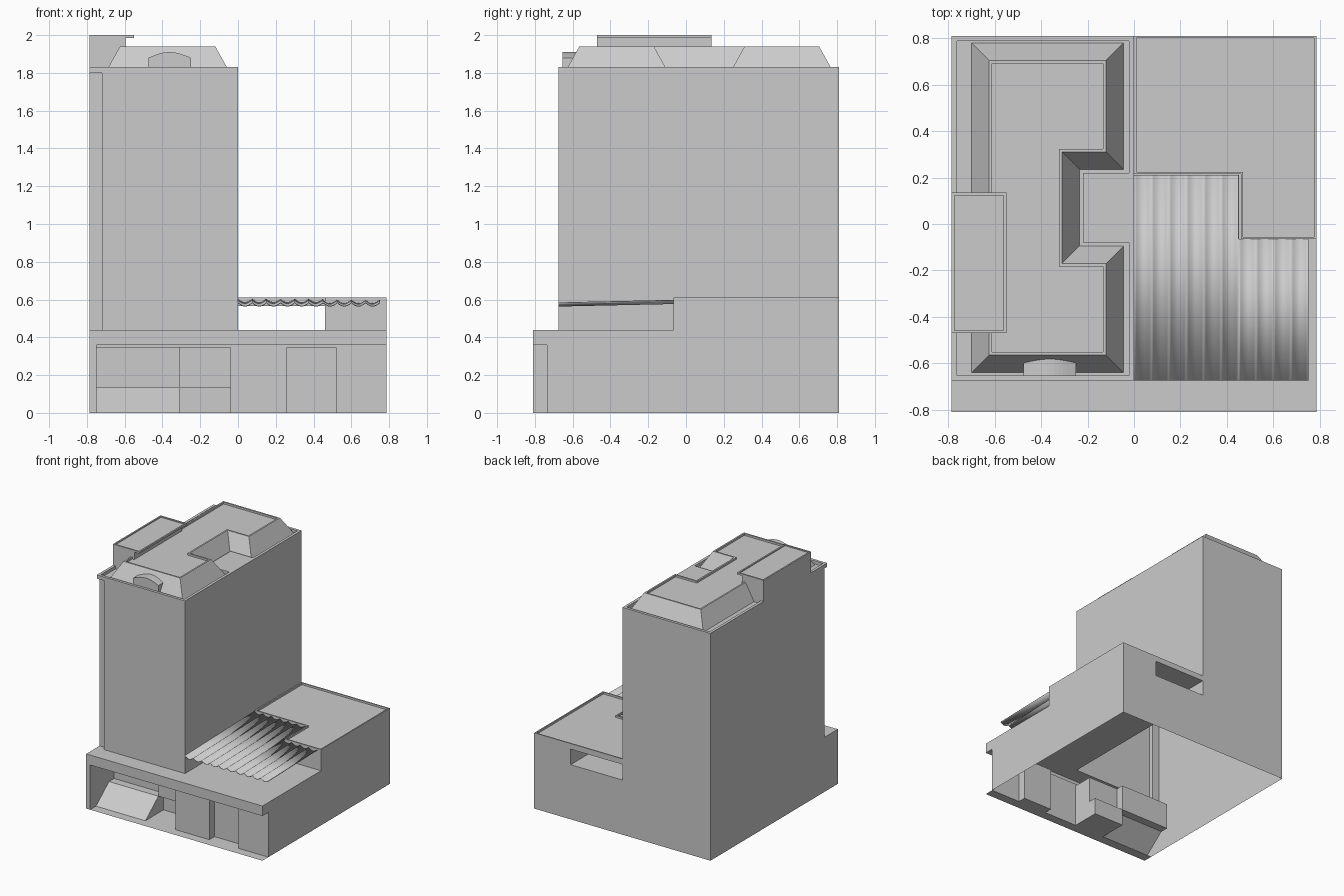
import bpy, bmesh, math
from mathutils import Vector

if "Cube" in bpy.data.objects:
    bpy.data.objects.remove(bpy.data.objects["Cube"])


def make(name, polys):
    """Object from a list of polygons (each a list of points), welded."""
    bm = bmesh.new()
    for p in polys:
        bm.faces.new([bm.verts.new(v) for v in p])
    bmesh.ops.remove_doubles(bm, verts=bm.verts, dist=1e-5)
    bmesh.ops.recalc_face_normals(bm, faces=bm.faces)
    me = bpy.data.meshes.new(name)
    bm.to_mesh(me)
    bm.free()
    ob = bpy.data.objects.new(name, me)
    bpy.context.collection.objects.link(ob)
    return ob


def rect(x0, x1, y0, y1, z0, z1):
    """Axis-aligned rectangle; one pair of limits is equal."""
    if x0 == x1:
        return [(x0, y0, z0), (x0, y1, z0), (x0, y1, z1), (x0, y0, z1)]
    if y0 == y1:
        return [(x0, y0, z0), (x1, y0, z0), (x1, y0, z1), (x0, y0, z1)]
    return [(x0, y0, z0), (x1, y0, z0), (x1, y1, z0), (x0, y1, z0)]


def box(x0, x1, y0, y1):
    return [(x0, y0), (x1, y0), (x1, y1), (x0, y1)]


def inset(pts, d):
    """Move every edge of a right-angled counter-clockwise outline inwards."""
    out = []
    for i, p in enumerate(pts):
        a, b, c = Vector(pts[i - 1]), Vector(p), Vector(pts[(i + 1) % len(pts)])
        e, f = (b - a).normalized(), (c - b).normalized()
        out.append(tuple(b + d * Vector((-e.y - f.y, e.x + f.x))))
    return out


def at(pts, z):
    return [(x, y, z) for x, y in pts]


def band(a, b):
    """Quads joining two closed loops."""
    n = len(a)
    return [[a[i], a[(i + 1) % n], b[(i + 1) % n], b[i]] for i in range(n)]


def rimmed(pts, z, rim, drop):
    """Flat roof with a raised edge."""
    inner = inset(pts, rim)
    return (band(at(pts, z), at(inner, z)) + band(at(inner, z), at(inner, z - drop))
            + [at(inner, z - drop)])


X, Y, FY, TY = 0.785, 0.81, -0.735, -0.675

# Podium shell, open underneath
make("podium", [
    rect(-X, -X, -Y, Y, 0, 0.44), rect(-X, X, Y, Y, 0, 0.44),
    rect(X, X, FY, Y, 0, 0.36), rect(X, X, -Y, Y, 0.36, 0.44),
    rect(-X, X, -Y, -Y, 0.36, 0.44),
    rect(-X, X, -Y, FY, 0.36, 0.36),
    rect(-X, X, -Y, FY, 0, 0),
    rect(-X, -0.75, -Y, -Y, 0, 0.36), rect(-0.75, -0.75, -Y, FY, 0, 0.36)])
make("terrace", [rect(-X, X, -Y, TY, 0.44, 0.44), rect(0, X, TY, Y, 0.44, 0.44),
                 rect(-X, -0.72, TY, -0.64, 0.44, 0.44)])

# Shopfront: wall, door recess, window recess with ramp, stepped side recess
H, B, U, L = 0.345, -0.505, -0.57, 0.135
make("shopfront_wall", [
    rect(-0.75, X, FY, FY, H, 0.36),
    rect(-0.04, 0.26, FY, FY, 0, H), rect(0.52, X, FY, FY, 0, H)])
make("door_recess", [
    rect(0.26, 0.26, FY, -0.67, 0, H), rect(0.52, 0.52, FY, -0.67, 0, H),
    rect(0.26, 0.52, -0.67, -0.67, 0, H), rect(0.26, 0.52, FY, -0.67, H, H),
    rect(0.26, 0.52, FY, -0.67, 0, 0)])
make("window_recess", [
    [(-0.75, FY, 0), (-0.31, FY, 0), (-0.31, U, L), (-0.75, U, L)],
    rect(-0.75, -0.31, U, B, L, L), rect(-0.75, -0.31, B, B, L, H),
    rect(-0.75, -0.31, FY, B, H, H),
    [(-0.75, FY, 0), (-0.75, U, L), (-0.75, B, L), (-0.75, B, H), (-0.75, FY, H)],
    rect(-0.31, -0.31, U, B, L, H)])
make("side_recess", [
    rect(-0.31, -0.04, U, U, L, H), rect(-0.31, -0.04, FY, U, H, H),
    rect(-0.31, -0.04, U, B, L, L), rect(-0.31, -0.04, B, B, 0, L),
    rect(-0.31, -0.04, FY, B, 0, 0),
    rect(-0.04, -0.04, FY, U, 0, H), rect(-0.04, -0.04, U, B, 0, L),
    [(-0.31, FY, 0), (-0.31, B, 0), (-0.31, B, L), (-0.31, U, L)]])

# Tower with recessed corner strip and parapet
outline = [(-0.72, TY), (0, TY), (0, Y), (-X, Y), (-X, -0.64), (-0.72, -0.64)]
top = box(-X, 0, TY, Y)
make("tower_walls", band(at(outline, 0.44), at(outline, 1.8)))
make("tower_parapet", band(at(top, 1.8), at(top, 1.83)) + rimmed(top, 1.83, 0.022, 0.025)
     + [rect(-X, -0.72, TY, -0.64, 1.8, 1.8)])
well = box(-0.22, -0.02, -0.08, 0.22)
make("light_well_slab", band(at(well, 1.805), at(well, 1.83)) + [at(well, 1.83)])

# Mansard roof with a notch on the right
base = [(-0.7, -0.64), (-0.045, -0.64), (-0.045, -0.095), (-0.235, -0.095),
        (-0.235, 0.235), (-0.045, 0.235), (-0.045, 0.78), (-0.7, 0.78)]
crown = inset(base, 0.075)
make("mansard_roof", band(at(base, 1.805), at(crown, 1.94)) + rimmed(crown, 1.94, 0.013, 0.015))

# Arched dormer
arc = [(-0.475, 1.805)]
for i in range(13):
    t = i / 12
    arc.append((-0.475 + 0.225 * t, 1.88 + 0.03 * math.sin(math.pi * t)))
arc.append((-0.25, 1.805))
front = [(x, -0.655, z) for x, z in arc]
back = [(x, -0.58, z) for x, z in arc]
make("dormer", band(front, back) + [front, back])

# Stair house with overhanging cap
house, cap = box(-X, -0.595, -0.47, 0.135), box(-X, -0.55, -0.47, 0.135)
make("stair_house", band(at(house, 1.805), at(house, 1.985)))
make("stair_house_cap", [at(cap, 1.985)] + band(at(cap, 1.985), at(cap, 2.0))
     + rimmed(cap, 2.0, 0.012, 0.008))

# Annex: L-shaped roof, side block, open passage under the left half
annex = [(0, 0.215), (0.46, 0.215), (0.46, -0.065), (X, -0.065), (X, Y), (0, Y)]
make("annex_roof", band(at(annex, 0.565), at(annex, 0.61)) + rimmed(annex, 0.61, 0.01, 0.015)
     + [rect(0, 0.46, 0.215, Y, 0.565, 0.565)])
block = box(0.46, X, -0.065, Y)
make("annex_block", band(at(block, 0.44), at(block, 0.565)))

# Corrugated canopy made of hanging troughs
N, W = 8, 0.075
polys = []
for k in range(10):
    y1 = 0.21 if k < 6 else -0.065
    rows = []
    for y in (TY, y1):
        z = 0.585 + 0.022 * (y - TY)
        rows.append([(W * (k + i / N), y, z - 0.018 * math.sin(math.pi * i / N))
                     for i in range(N + 1)])
    a, b = rows
    polys += [[a[i], a[i + 1], b[i + 1], b[i]] for i in range(N)]
canopy = make("canopy", polys)
solid = canopy.modifiers.new("thickness", "SOLIDIFY")
solid.thickness = 0.004
bpy.context.view_layer.objects.active = canopy
canopy.select_set(True)
bpy.ops.object.shade_smooth_by_angle(angle=math.radians(35))
